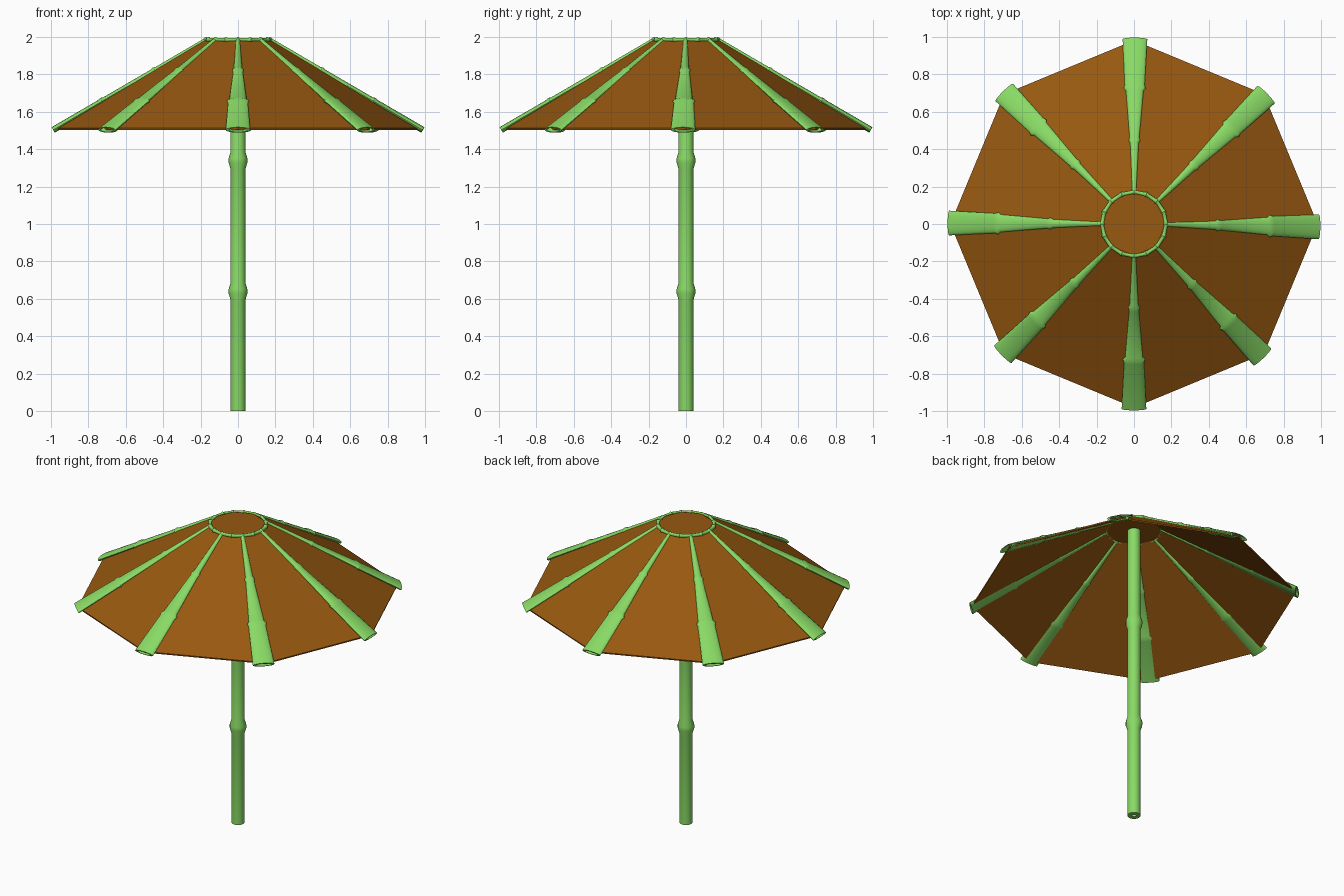
import bpy, bmesh, math
from mathutils import Vector, Matrix

if "Cube" in bpy.data.objects:
    bpy.data.objects.remove(bpy.data.objects["Cube"])

def material(name, rgb):
    m = bpy.data.materials.new(name)
    m.diffuse_color = (*rgb, 1)
    m.use_nodes = True
    m.node_tree.nodes["Principled BSDF"].inputs["Base Color"].default_value = m.diffuse_color
    return m

GREEN = material("bamboo_green", (0.25, 0.70, 0.13))
BROWN = material("canopy_brown", (0.31, 0.098, 0.005))

def finish(bm, name, mat, smooth=True):
    bmesh.ops.recalc_face_normals(bm, faces=bm.faces[:])
    me = bpy.data.meshes.new(name)
    bm.to_mesh(me)
    bm.free()
    ob = bpy.data.objects.new(name, me)
    bpy.context.collection.objects.link(ob)
    me.materials.append(mat)
    if smooth:
        bpy.ops.object.select_all(action='DESELECT')
        ob.select_set(True)
        bpy.context.view_layer.objects.active = ob
        bpy.ops.object.shade_smooth_by_angle(angle=math.radians(35))
    return ob

def loft(name, rings, mat, smooth=True, matrix=Matrix()):
    """Skin closed loops of points, joining the last loop back to the first."""
    bm = bmesh.new()
    loops = [[bm.verts.new(matrix @ Vector(p)) for p in r] for r in rings]
    n = len(loops[0])
    for a, b in zip(loops, loops[1:] + loops[:1]):
        for i in range(n):
            j = (i + 1) % n
            bm.faces.new((a[i], a[j], b[j], b[i]))
    return finish(bm, name, mat, smooth)

def ellipse(rx, ry, z, n):
    return [(rx * math.cos(2 * math.pi * i / n), ry * math.sin(2 * math.pi * i / n), z)
            for i in range(n)]

def bamboo(name, profile, bore, n=24, matrix=Matrix()):
    """Hollow stick along z: profile rows are (z, half width, half thickness)."""
    rings = [ellipse(rx, ry, z, n) for z, rx, ry in profile]
    for z, rx, ry in (profile[-1], profile[0]):
        rings.append(ellipse(rx * bore, ry * bore, z, n))
    return loft(name, rings, GREEN, matrix=matrix)

# Centre pole with two nodes
pole = [(0, .04)]
for z in (0.64, 1.34):
    pole += [(z - .045, .04), (z - .012, .05), (z + .012, .05), (z + .045, .04)]
pole += [(1.98, .04)]
bamboo("pole", [(z, r, r) for z, r in pole], 0.35)

# Flattened tapering ribs, each turned by its slight irregularity
start, end = Vector((0.165, 0, 1.986)), Vector((0.988, 0, 1.503))
length = (end - start).length
axis = (end - start).normalized()
side = Vector((0, 1, 0))
normal = axis.cross(side)
frame = Matrix((side, normal, axis)).transposed().to_4x4()
rib = [(0, .010, .013), (.31, .023, .0135), (.325, .031, .018), (.345, .026, .014),
       (.635, .047, .015), (.65, .060, .020), (.67, .053, .016), (length, .066, .017)]
drift = (-0.9, -0.6, -0.3, -0.4, -0.3, -0.2, 0.0, -1.0)
for i, d in enumerate(drift):
    turn = Matrix.Rotation(math.radians(45 * i + d), 4, 'Z')
    bamboo(f"rib_{i + 1}", rib, 0.75, 20, turn @ Matrix.Translation(start) @ frame)

# Eight-sided canopy skirt, a thin shell
canopy = [ellipse(r, r, z, 8) for r, z in
          ((.982, 1.512), (.165, 1.991), (.165, 1.981), (.980, 1.503))]
loft("canopy", canopy, BROWN, smooth=False)

# Flat disc closing the top
bm = bmesh.new()
bmesh.ops.create_cone(bm, cap_ends=True, segments=32, radius1=.168, radius2=.168,
                      depth=.008, matrix=Matrix.Translation((0, 0, 1.985)))
finish(bm, "top_disc", BROWN, False)

# Bamboo hoop around the disc with a node at every sixteenth
hoop = []
for k in range(16):
    for off, r in ((-3, .0105), (0, .0145), (3, .0105)):
        a = math.radians(22.5 * k + off)
        hoop.append([((.17 + x) * math.cos(a), (.17 + x) * math.sin(a), 1.985 + y)
                     for x, y, _ in ellipse(r, r, 0, 12)])
loft("top_hoop", hoop, GREEN)
